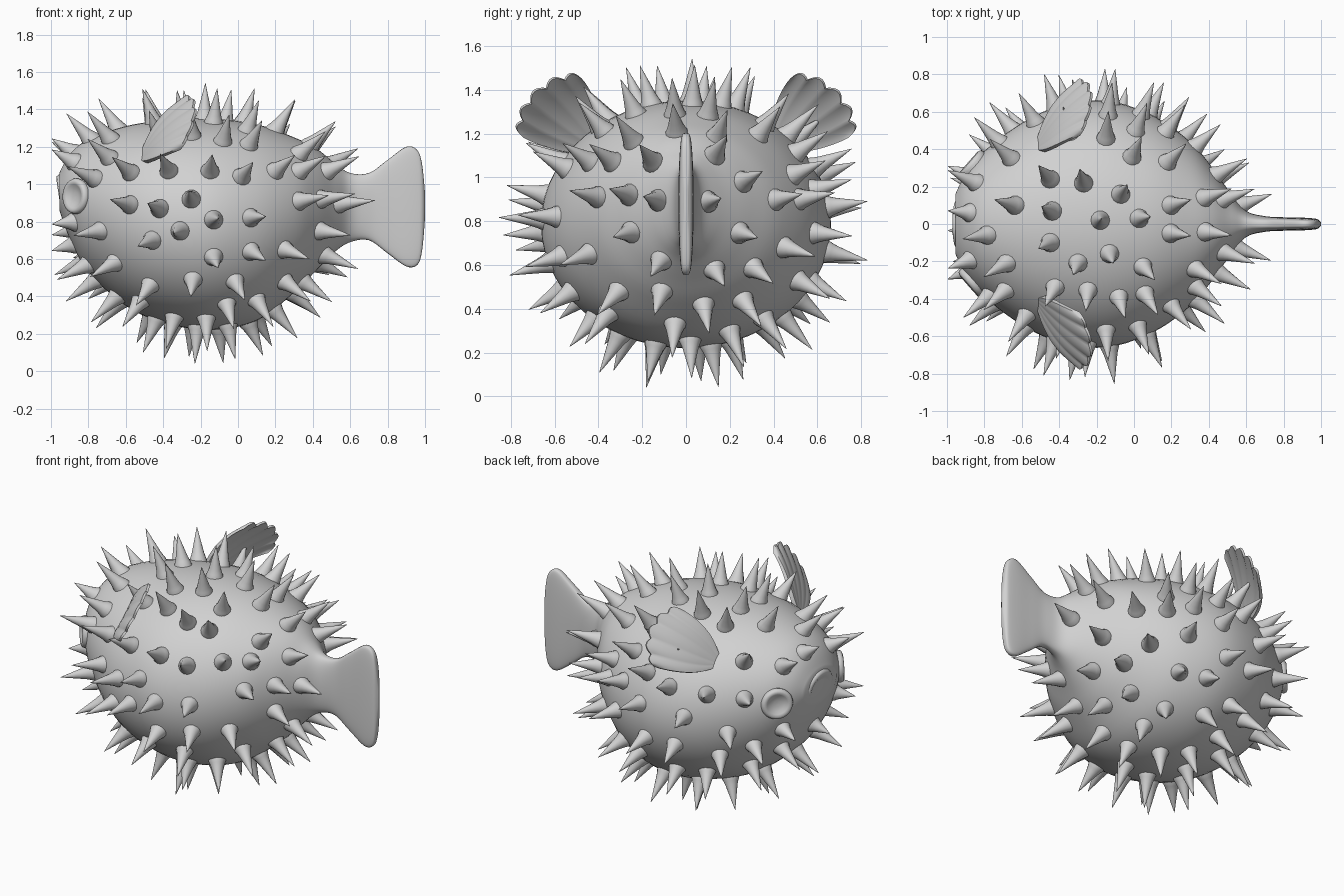
import bpy, math, random
from mathutils import Vector
from mathutils.bvhtree import BVHTree

random.seed(4)
old = bpy.data.objects.get("Cube")
if old:
    bpy.data.objects.remove(old, do_unlink=True)

grey = bpy.data.materials.new("plain grey")
grey.use_nodes = True
grey.diffuse_color = (0.64, 0.64, 0.64, 1)
grey.node_tree.nodes["Principled BSDF"].inputs["Base Color"].default_value = grey.diffuse_color


def make(name, verts, faces, angle=60):
    mesh = bpy.data.meshes.new(name)
    mesh.from_pydata(verts, [], faces)
    mesh.materials.append(grey)
    obj = bpy.data.objects.new(name, mesh)
    bpy.context.collection.objects.link(obj)
    bpy.ops.object.select_all(action="DESELECT")
    obj.select_set(True)
    bpy.context.view_layer.objects.active = obj
    bpy.ops.object.mode_set(mode="EDIT")
    bpy.ops.mesh.select_all(action="SELECT")
    bpy.ops.mesh.normals_make_consistent(inside=False)
    bpy.ops.object.mode_set(mode="OBJECT")
    bpy.ops.object.shade_smooth_by_angle(angle=math.radians(angle))


def bridge(rows, cols, closed=True, start=0):
    """Quads between consecutive rows of points."""
    span = cols if closed else cols - 1
    return [(start + r * cols + c, start + r * cols + (c + 1) % cols,
             start + (r + 1) * cols + (c + 1) % cols, start + (r + 1) * cols + c)
            for r in range(rows - 1) for c in range(span)]


def smooth_stations(points, steps):
    """Curve passing through every station."""
    pts = [Vector(p) for p in points]
    result = []
    for i in range(len(pts) - 1):
        a, b, c, d = pts[max(i - 1, 0)], pts[i], pts[i + 1], pts[min(i + 2, len(pts) - 1)]
        for k in range(steps):
            t = k / steps
            result.append(b + 0.5 * t * (c - a + t * (2 * a - 5 * b + 4 * c - d
                                                     + t * (3 * (b - c) + d - a))))
    return result + [pts[-1]]


def turned(profile, origin, normal, wide=1, sides=32, start=0):
    """Points and faces of a shape turned around a normal."""
    n = Vector(normal).normalized()
    side = n.cross(Vector((0.01, 0, 1))).normalized()
    up = side.cross(n)
    points = [origin + n * h + side * (r * wide * math.cos(a)) + up * (r * math.sin(a))
              for r, h in profile
              for a in (math.tau * k / sides for k in range(sides))]
    last = start + (len(profile) - 1) * sides
    quads = bridge(len(profile), sides, True, start)
    return points, quads + [tuple(range(start, start + sides)), tuple(range(last, last + sides))]


# Body and tail in one loft: x, bottom, top, half width
stations = [
    (-0.955, 0.86, 1.06, 0.16), (-0.9, 0.71, 1.16, 0.27), (-0.8, 0.53, 1.24, 0.39),
    (-0.6, 0.35, 1.31, 0.54), (-0.4, 0.26, 1.34, 0.63), (-0.15, 0.22, 1.35, 0.66),
    (0.1, 0.27, 1.32, 0.58), (0.3, 0.42, 1.25, 0.44), (0.42, 0.54, 1.19, 0.3),
    (0.52, 0.64, 1.11, 0.16), (0.6, 0.69, 1.06, 0.07), (0.7, 0.7, 1.06, 0.042),
    (0.8, 0.63, 1.13, 0.036), (0.9, 0.56, 1.2, 0.034), (0.96, 0.57, 1.18, 0.03),
    (0.985, 0.65, 1.1, 0.024), (1.0, 0.82, 0.95, 0.008)]
rings, sides = smooth_stations(stations, 5), 56
verts = []
for x, low, top, w in rings:
    power = 1 - 0.55 * min(max((x - 0.5) / 0.25, 0), 1)  # flatter sides on the tail
    for k in range(sides):
        c, s = math.cos(math.tau * k / sides), math.sin(math.tau * k / sides)
        verts.append((x, math.copysign(w * abs(c) ** power, c), (low + top + (top - low) * s) / 2))
end = len(verts) - sides
faces = bridge(len(rings), sides) + [tuple(range(sides)), tuple(range(end, end + sides))]
make("body", verts, faces)
surface = BVHTree.FromPolygons(verts, faces)

# Mouth with a raised lip
mouth_at = Vector((-0.945, 0, 0.945))
make("mouth", *turned([(0.1, -0.03), (0.108, -0.005), (0.1, 0.01), (0.085, 0.014),
                       (0.07, 0.008), (0.04, 0), (0.002, -0.003)],
                      mouth_at, (-1, 0, -0.15), wide=1.2))

# Dished eyes with a rim
eye_profile = [(0.09, -0.03), (0.096, 0), (0.09, 0.016), (0.076, 0.022),
               (0.062, 0.016), (0.045, 0.006), (0.02, 0.001), (0.002, 0)]
eye_spots = []
for label, s in (("left", 1), ("right", -1)):
    spot = surface.find_nearest(Vector((-0.86, s * 0.31, 0.935)))[0]
    eye_spots.append(spot)
    make(label + "_eye", *turned(eye_profile, spot, (-0.76, s * 0.66, 0.03)))

# Scalloped, softly ribbed side fins
lobes, across, along = 5, 41, 12
fin_spots = []
for label, s in (("left", 1), ("right", -1)):
    root = Vector((-0.52, s * 0.4, 1.13))
    upper = Vector((0.24, s * 0.08, 0.34))
    lower = Vector((0.22, s * 0.37, 0.06))
    normal = upper.cross(lower).normalized() * s
    spread = (lower - upper).normalized()
    fin_spots.append(root + Vector((0.04, s * 0.03, 0.03)))
    layers = []
    for thick in (0.011, -0.011):
        for j in range(along):
            for i in range(across):
                t, r = i / (across - 1), 0.04 + 0.96 * j / (along - 1)
                rib = abs(math.sin(math.pi * lobes * t))
                ray = upper.lerp(lower, t) * (1 + 0.3 * math.sin(math.pi * t))
                ray *= 1 - 0.06 * (1 - rib) * r ** 6
                belly = spread * (t - 0.5) * 0.1 * math.sin(math.pi * r ** 0.7)
                lift = thick * (1.25 - r * 0.6) + 0.025 * math.sin(math.pi * r) + 0.007 * rib * r
                layers.append(root + ray * r + belly + normal * lift)
    count = across * along
    quads = bridge(along, across, False) + bridge(along, across, False, count)
    edge = (list(range(across)) + [j * across + across - 1 for j in range(1, along)]
            + [count - 1 - i for i in range(1, across)]
            + [j * across for j in range(along - 2, 0, -1)])
    quads += [(a, b, b + count, a + count) for a, b in zip(edge, edge[1:] + edge[:1])]
    make(label + "_side_fin", layers, quads, 50)

# Spine placement: chosen spots on three sides, in hundredths
flank = [(-37, 107), (-15, 107), (2, 104), (20, 107), (-25, 92), (-42, 87), (-58, 89),
         (-31, 75), (-46, 70), (-13, 81), (7, 82), (-13, 61), (7, 64), (33, 91), (44, 75),
         (25, 65), (-24, 49), (-47, 46), (-34, 29), (-6, 36), (10, 38), (25, 48), (-66, 58),
         (-77, 103), (-69, 114), (-74, 75), (-8, 123), (6, 121), (33, 107)]
back = [(-45, 24), (-27, 22), (-7, 16), (-44, 7), (-18, 2), (3, 3), (-13, -16), (-45, -10),
        (-30, -21), (5, -23), (-8, -35), (-15, 46), (1, 50), (17, 49), (18, 33), (20, 10),
        (20, -5), (-66, 35), (-64, 10), (-79, -6), (38, 14), (33, -24)]
rear = [(-15, 107), (13, 110), (-26, 92), (26, 98), (10, 89), (-35, 107), (-32, 75), (45, 68),
        (13, 58), (-11, 48), (-24, 42), (8, 42), (26, 44), (-5, 33), (20, 30), (52, 90)]
casts = [((x, -200, z), (0, 1, 0)) for x, z in flank]
casts += [((x, y, 300), (0, 0, -1)) for x, y in back]
casts += [((150, y, z), (-1, 0, 0)) for y, z in rear]
casts = [(Vector(p) / 100, Vector(d), 0.1) for p, d in casts]

# Even scatter fills the remaining skin
centre = Vector((-0.2, 0, 0.8))
for _ in range(3000):
    aim = Vector([random.gauss(0, 1) for _ in range(3)]).normalized()
    casts.append((centre, aim, 0.165))

spine_profile = [(0.054, -0.02), (0.05, 0.004), (0.043, 0.022), (0.036, 0.045), (0.028, 0.08),
                 (0.019, 0.12), (0.01, 0.16), (0.001, 0.2)]
bases, spine_verts, spine_faces = [], [], []
for origin, aim, gap in casts:
    hit = surface.ray_cast(origin, aim)[0]
    if hit is None or hit.x > 0.57 or hit.x < -0.9:
        continue
    if (hit - mouth_at).length < 0.17 or min((hit - e).length for e in eye_spots) < 0.13:
        continue
    if min((hit - f).length for f in fin_spots) < 0.09:
        continue
    if any((hit - b).length < gap for b in bases):
        continue
    bases.append(hit)
    slope = surface.find_nearest(hit)[1]
    radial = (hit - centre).normalized()
    if slope.dot(radial) < 0:
        slope = -slope
    out = (radial + slope * 0.6).normalized()
    size = random.uniform(0.9, 1.02)
    if out.x < 0:
        size = min(size, (hit.x + 0.995) / (-out.x * 0.2))
    shape = [(r, h * size) for r, h in spine_profile]
    points, quads = turned(shape, hit, out, 1, 14, len(spine_verts))
    spine_verts += points
    spine_faces += quads
make("spines", spine_verts, spine_faces)
